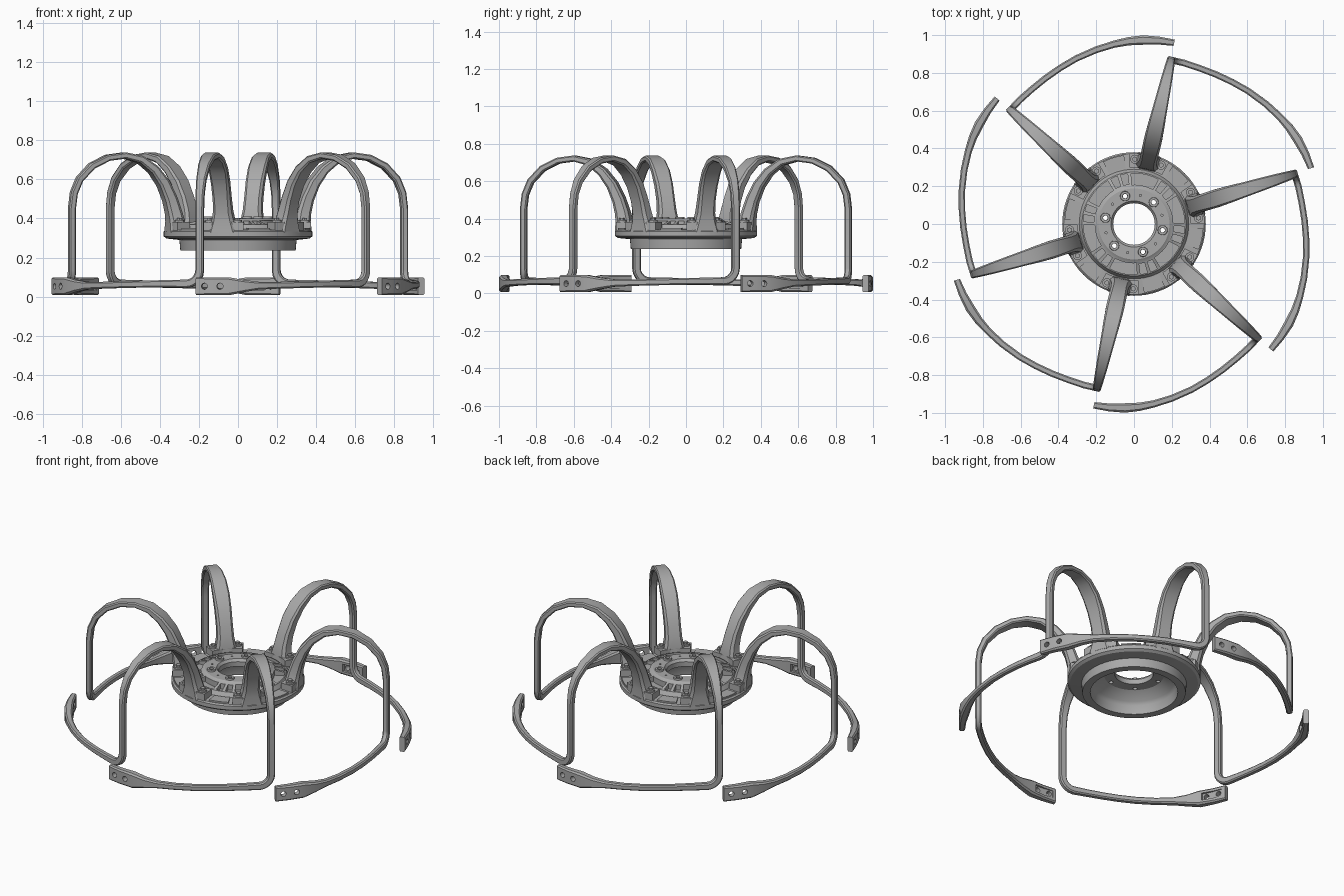
import bpy, bmesh
from math import sin, cos, radians, pi
from mathutils import Vector, Matrix

if "Cube" in bpy.data.objects:
    bpy.data.objects.remove(bpy.data.objects["Cube"])

COUNT = 6
STEP = 360 / COUNT
FIRST = 17.3           # angle of the first arm

grey = bpy.data.materials.new("cast grey metal")
grey.use_nodes = True
colour = (0.4, 0.4, 0.4, 1)
grey.diffuse_color = colour
grey.node_tree.nodes["Principled BSDF"].inputs["Base Color"].default_value = colour


def polar(r, deg, z):
    return Vector((r * cos(radians(deg)), r * sin(radians(deg)), z))


def make(name, bm, helper=False):
    bmesh.ops.recalc_face_normals(bm, faces=bm.faces)
    mesh = bpy.data.meshes.new(name)
    bm.to_mesh(mesh)
    bm.free()
    mesh.materials.append(grey)
    obj = bpy.data.objects.new(name, mesh)
    bpy.context.collection.objects.link(obj)
    obj.hide_render = helper
    obj.hide_viewport = False
    return obj


def smooth(obj):
    bpy.ops.object.select_all(action='DESELECT')
    obj.select_set(True)
    bpy.context.view_layer.objects.active = obj
    bpy.ops.object.shade_smooth_by_angle(angle=radians(28))


def loft(bm, rings, closed=False):
    """Skin equal vertex rings; cap the ends unless the loop is closed."""
    rings = [[bm.verts.new(p) for p in ring] for ring in rings]
    n = len(rings[0])
    pairs = list(zip(rings, rings[1:])) + ([(rings[-1], rings[0])] if closed else [])
    for a, b in pairs:
        for i in range(n):
            j = (i + 1) % n
            bm.faces.new((a[i], a[j], b[j], b[i]))
    if not closed:
        bm.faces.new(rings[0])
        bm.faces.new(rings[-1])


def wedge(bm, r0, r1, a0, a1, z0, z1, n=6):
    """Block following an arc about the z axis."""
    loft(bm, [[polar(r, a0 + (a1 - a0) * i / n, z)
               for r, z in ((r0, z0), (r1, z0), (r1, z1), (r0, z1))]
              for i in range(n + 1)])


def rod(bm, centre, radius, depth, sides=16, turn=Matrix()):
    bmesh.ops.create_cone(bm, cap_ends=True, segments=sides, radius1=radius, radius2=radius,
                          depth=depth, matrix=Matrix.Translation(centre) @ turn)


def cut(obj, cutter):
    """Apply a boolean difference and remove the cutter."""
    mod = obj.modifiers.new("cut", 'BOOLEAN')
    mod.operation = 'DIFFERENCE'
    mod.solver = 'EXACT'
    mod.object = cutter
    bpy.context.view_layer.update()
    graph = bpy.context.evaluated_depsgraph_get()
    mesh = bpy.data.meshes.new_from_object(obj.evaluated_get(graph))
    obj.modifiers.clear()
    obj.data = mesh
    bpy.data.objects.remove(cutter)


# Hub: revolved flange, raised centre plate and hollow underside
profile = [(.11, .385), (.122, .40), (.188, .40), (.203, .39), (.275, .37), (.29, .345),
           (.372, .34), (.38, .332), (.38, .308), (.365, .297), (.30, .29), (.295, .237),
           (.25, .237), (.243, .29), (.23, .31), (.17, .35), (.11, .355)]
bm = bmesh.new()
loft(bm, [[polar(r, a, z) for r, z in profile] for a in range(0, 360, 5)], closed=True)
hub = make("hub", bm)

# Pockets in the sloping web, and lug holes
bm = bmesh.new()
for k in range(COUNT):
    a = FIRST + STEP * k
    wedge(bm, .208, .268, a - 16, a + 16, .354, .45)
    wedge(bm, .212, .268, a + 20, a + 28, .354, .45, 3)
    wedge(bm, .212, .268, a + 32, a + 40, .354, .45, 3)
    rod(bm, polar(.155, a + 30.5, .37), .012, .2)
    rod(bm, polar(.155, a, .40), .006, .03, 10)
cut(hub, make("pocket_cutter", bm, True))
smooth(hub)

# Lug seats around the centre bore
bm = bmesh.new()
for k in range(COUNT):
    a = FIRST + STEP * k + 30.5
    base, top = polar(.155, a, .395), polar(.155, a, .41)
    loft(bm, [[c + polar(r, s * 20, 0) for r, c in
               ((.013, base), (.027, base), (.025, top), (.013, top))]
              for s in range(18)], closed=True)
smooth(make("lug_seats", bm))

# Foot pads and bolts where the arms meet the flange
bm = bmesh.new()
for k in range(COUNT):
    a = FIRST + STEP * k
    wedge(bm, .298, .374, a - 17, a + 17, .33, .382, 8)
    for side in (-12, 12):
        rod(bm, polar(.343, a + side, .385), .024, .016)
        rod(bm, polar(.343, a + side, .393), .014, .02, 6)
make("foot_pads_and_bolts", bm)

# Raised ribs on the flange between the feet
bm = bmesh.new()
for k in range(COUNT):
    a = FIRST + STEP * (k + .5)
    wedge(bm, .298, .368, a - 9, a + 9, .335, .35, 4)
make("flange_ribs", bm)

# Arm: arch out of the hub, leg, corner, then a sweeping ring segment
arch = [(.335, .33, .15, .085), (.338, .39, .115, .078), (.347, .435, .098, .072),
        (.366, .50, .092, .064), (.402, .58, .094, .056), (.455, .65, .096, .046),
        (.525, .702, .09, .038), (.61, .722, .08, .032), (.70, .71, .07, .032),
        (.785, .668, .06, .034), (.85, .60, .05, .035), (.88, .53, .044, .035),
        (.89, .45, .042, .035), (.89, .135, .042, .035)]
sections = []          # centre, thickness direction or None, width, thickness
for r, z, w, t in arch:
    sections.append((Vector((r, 0, z)), None, w, t))
BEND, LOW = .07, .066
for i in range(1, 6):
    s = radians(18 * i)
    p = Vector((.89, -BEND * (1 - cos(s)), LOW + BEND * (1 - sin(s))))
    sections.append((p, Vector((1, 0, 0)), .042, .035))
for a, r, z, w, t in ((-10, .895, .066, .038, .034), (-16, .903, .065, .036, .034),
                      (-22, .914, .063, .035, .034), (-28, .928, .061, .035, .034),
                      (-35, .944, .058, .035, .036), (-41, .958, .056, .04, .038),
                      (-45.5, .968, .054, .062, .044), (-50, .975, .053, .092, .05),
                      (-55, .98, .053, .092, .042), (-59.8, .983, .053, .092, .034)):
    sections.append((polar(r, a, z), polar(1, a, 0), w, t))

bm = bmesh.new()
rings = []
tang = Vector((0, -1, 0))
for i, (p, b, w, t) in enumerate(sections):
    before = sections[max(i - 1, 0)][0]
    after = sections[min(i + 1, len(sections) - 1)][0]
    along = (after - before).normalized()
    b = b or tang.cross(along).normalized()
    side = along.cross(b).normalized()
    w, t, c = w / 2, t / 2, .2 * min(w, t)
    rings.append([p + side * u + b * v for u, v in
                  ((w, t - c), (w - c, t), (c - w, t), (-w, t - c),
                   (-w, c - t), (c - w, -t), (w - c, -t), (w, c - t))])
loft(bm, rings)
arm = make("arm", bm)

# Two bolt holes and an inner slot in the end pad
bm = bmesh.new()
for a in (-57.2, -52.6):
    turn = Matrix.Rotation(radians(a), 4, 'Z') @ Matrix.Rotation(pi / 2, 4, 'Y')
    rod(bm, polar(.98, a, .053), .016, .2, 16, turn)
hole_cutter = make("hole_cutter", bm, True)
cut(arm, hole_cutter)
bm = bmesh.new()
wedge(bm, .9, .967, -58.6, -51.2, .03, .076)
cut(arm, make("slot_cutter", bm, True))
smooth(arm)

# Repeat the arm around the hub
arm.name = "arm_1"
for k in range(COUNT):
    obj = arm if k == 0 else arm.copy()
    if k:
        obj.name = f"arm_{k + 1}"
        bpy.context.collection.objects.link(obj)
    obj.rotation_euler.z = radians(FIRST + STEP * k)
